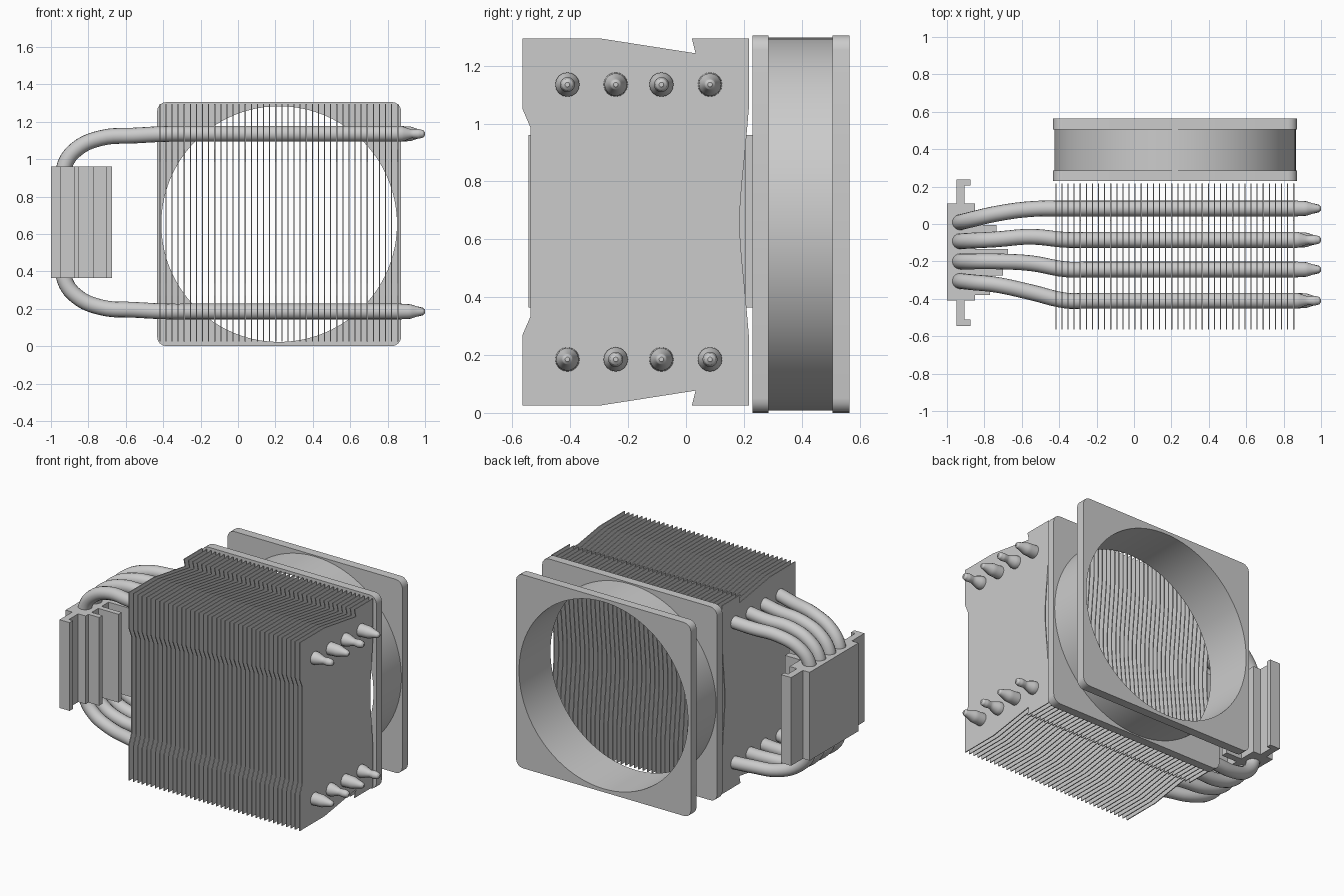
import bpy, bmesh
from math import radians, sin, cos, pi
from mathutils import Matrix

if "Cube" in bpy.data.objects:
    bpy.data.objects.remove(bpy.data.objects["Cube"])

ZC = 0.66          # mirror height of the heatsink
FAN_X, FAN_Z = 0.22, 0.6525


def finish(curve, name, matrix, angle):
    """Turn a curve into a clean mesh object."""
    tmp = bpy.data.objects.new("tmp", curve)
    bpy.context.collection.objects.link(tmp)
    dg = bpy.context.evaluated_depsgraph_get()
    me = bpy.data.meshes.new_from_object(tmp.evaluated_get(dg))
    bpy.data.objects.remove(tmp)
    me.transform(matrix)
    bm = bmesh.new()
    bm.from_mesh(me)
    bmesh.ops.remove_doubles(bm, verts=bm.verts, dist=0.0002)
    bmesh.ops.recalc_face_normals(bm, faces=bm.faces)
    bm.to_mesh(me)
    bm.free()
    me.name = name
    ob = bpy.data.objects.new(name, me)
    bpy.context.collection.objects.link(ob)
    bpy.ops.object.select_all(action='DESELECT')
    ob.select_set(True)
    bpy.context.view_layer.objects.active = ob
    bpy.ops.object.shade_smooth_by_angle(angle=radians(angle))
    return ob


def plate(name, outlines, thick, matrix, angle=30):
    """Extrude filled 2D outlines (later ones are holes)."""
    cu = bpy.data.curves.new(name, 'CURVE')
    cu.dimensions = '2D'
    cu.fill_mode = 'BOTH'
    cu.extrude = thick / 2
    for pts in outlines:
        sp = cu.splines.new('POLY')
        sp.points.add(len(pts) - 1)
        for p, (x, y) in zip(sp.points, pts):
            p.co = (x, y, 0, 1)
        sp.use_cyclic_u = True
    return finish(cu, name, matrix, angle)


def tube(name, pts):
    """Smooth pipe through (x, y, z, radius) points."""
    cu = bpy.data.curves.new(name, 'CURVE')
    cu.dimensions = '3D'
    cu.bevel_depth = 1.0
    cu.bevel_resolution = 6
    cu.resolution_u = 5
    cu.use_fill_caps = True
    sp = cu.splines.new('BEZIER')
    sp.bezier_points.add(len(pts) - 1)
    for p, (x, y, z, r) in zip(sp.bezier_points, pts):
        p.co = (x, y, z)
        p.radius = r
        p.handle_left_type = p.handle_right_type = 'AUTO'
    return finish(cu, name, Matrix(), 40)


def circle(r, n=96):
    return [(r * cos(2 * pi * i / n), r * sin(2 * pi * i / n)) for i in range(n)]


def rounded_square(h, r, n=4):
    c = h - r
    return [(sx * c + r * cos(a0 + pi / 2 * i / n), sy * c + r * sin(a0 + pi / 2 * i / n))
            for sx, sy, a0 in ((1, 1, 0), (-1, 1, pi / 2), (-1, -1, pi), (1, -1, 1.5 * pi))
            for i in range(n + 1)]


# Fin stack: half profile (y, height above centre), mirrored and arrayed
half = [(0.187, 0.05), (0.192, 0.12), (0.205, 0.25), (0.217, 0.39), (0.217, 0.635),
        (0.02, 0.635), (0.033, 0.583), (-0.30, 0.635), (-0.565, 0.635),
        (-0.565, 0.39), (-0.537, 0.325)]
profile = half + [(y, -z) for y, z in reversed(half)]
to_side = Matrix.Rotation(pi / 2, 4, 'Z') @ Matrix.Rotation(pi / 2, 4, 'X')
fins = plate("cooling_fins", [profile], 0.006,
             Matrix.Translation((-0.418, 0, ZC)) @ to_side, 1)
arr = fins.modifiers.new("stack", 'ARRAY')
arr.count = 40
arr.use_relative_offset = False
arr.use_constant_offset = True
arr.constant_offset_displace = (1.272 / 39, 0, 0)

# Fan housing: two square flanges and a round barrel
to_front = Matrix.Rotation(pi / 2, 4, 'X')
for name, outline, y0, y1 in (
        ("fan_front_flange", rounded_square(0.6525, 0.05), 0.23, 0.286),
        ("fan_rear_flange", rounded_square(0.6525, 0.05), 0.506, 0.565),
        ("fan_barrel", circle(0.645), 0.286, 0.506)):
    plate(name, [outline, circle(0.63)], y1 - y0,
          Matrix.Translation((FAN_X, (y0 + y1) / 2, FAN_Z)) @ to_front)

# Contact base: ribbed extrusion with a T-shaped lip at each side
base = [(-1, -0.41), (-0.95, -0.41), (-0.95, -0.545), (-0.875, -0.545), (-0.875, -0.51),
        (-0.905, -0.51), (-0.905, -0.41), (-0.85, -0.41)]
for y0, y1, x in ((-0.38, -0.345, -0.77), (-0.275, -0.24, -0.70),
                  (-0.165, -0.135, -0.675), (-0.05, -0.005, -0.735)):
    base += [(-0.85, y0), (x, y0), (x, y1), (-0.85, y1)]
base += [(-0.85, 0.11), (-0.905, 0.11), (-0.905, 0.205), (-0.875, 0.205),
         (-0.875, 0.237), (-0.95, 0.237), (-0.95, 0.11), (-1, 0.11)]
plate("contact_base", [base], 0.595, Matrix.Translation((0, 0, 0.6625)), 1)

# Heat pipes: U-shaped, tips alternate between tapered and pinched
R = 0.042
tapered = [(1.0, 0.008), (0.99, 0.018), (0.965, 0.025), (0.92, 0.039), (0.86, R)]
pinched = [(1.0, 0.008), (0.99, 0.020), (0.965, 0.026), (0.93, 0.023), (0.875, R)]
# y at: base, x=-0.735, x=-0.55, fins
paths = [(0.01, 0.055, 0.08, 0.083), (-0.092, -0.082, -0.068, -0.085),
         (-0.20, -0.20, -0.21, -0.243), (-0.305, -0.325, -0.365, -0.41)]


def leg(ys, tip, s):
    yb, ya, ym, yf = ys
    pts = [(x, yf, ZC + s * 0.475, r) for x, r in tip]
    pts += [(0.8, yf, ZC + s * 0.475, R), (-0.25, yf, ZC + s * 0.475, R),
            (-0.36, yf, ZC + s * 0.475, R), (-0.55, ym, ZC + s * 0.466, R),
            (-0.735, ya, ZC + s * 0.452, R), (-0.865, (yb * 2 + ya) / 3, ZC + s * 0.392, R),
            (-0.927, yb, ZC + s * 0.305, R), (-0.93, yb, ZC + s * 0.24, R)]
    return pts


for i, ys in enumerate(paths):
    tips = (tapered, pinched) if i % 2 == 0 else (pinched, tapered)
    tube(f"heat_pipe_{i + 1}", leg(ys, tips[0], 1) + leg(ys, tips[1], -1)[::-1])
